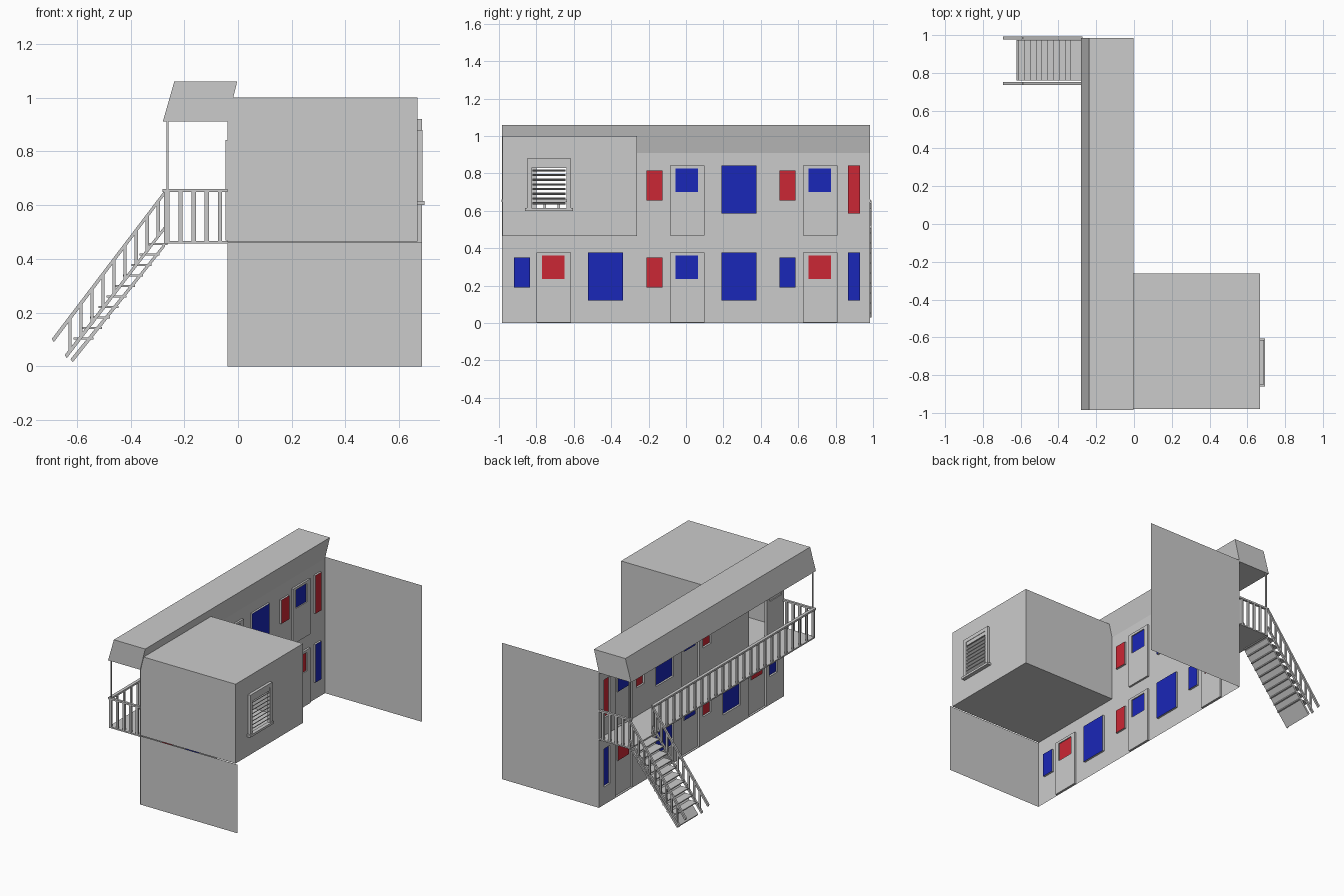
import bpy, bmesh

if "Cube" in bpy.data.objects:
    bpy.data.objects.remove(bpy.data.objects["Cube"])


def mat(name, col):
    m = bpy.data.materials.new(name)
    m.diffuse_color = (*col, 1)
    m.use_nodes = True
    m.node_tree.nodes["Principled BSDF"].inputs["Base Color"].default_value = m.diffuse_color
    return m


RED, BLUE = mat("red_blind", (0.6, 0.02, 0.035)), mat("blue_blind", (0.01, 0.02, 0.48))


def make(name, polys, material=None):
    """Object from a list of polygons (each a list of xyz points)."""
    bm = bmesh.new()
    for p in polys:
        bm.faces.new([bm.verts.new(c) for c in p])
    bmesh.ops.remove_doubles(bm, verts=bm.verts, dist=1e-5)
    bmesh.ops.recalc_face_normals(bm, faces=bm.faces)
    me = bpy.data.meshes.new(name)
    bm.to_mesh(me)
    bm.free()
    ob = bpy.data.objects.new(name, me)
    bpy.context.collection.objects.link(ob)
    if material:
        me.materials.append(material)
    return ob


def prism_polys(pts, y0, y1):
    """Closed extrusion of an xz profile along y."""
    a = [(x, y0, z) for x, z in pts]
    b = [(x, y1, z) for x, z in pts]
    n = len(pts)
    return [a, b[::-1]] + [[a[i], b[i], b[(i + 1) % n], a[(i + 1) % n]] for i in range(n)]


def box_polys(x0, x1, y0, y1, z0, z1):
    return prism_polys([(x0, z0), (x1, z0), (x1, z1), (x0, z1)], y0, y1)


def rect(x, r):
    y0, y1, z0, z1 = r
    return [(x, y0, z0), (x, y1, z0), (x, y1, z1), (x, y0, z1)]


def sheet(x, r, holes):
    """Flat yz sheet with rectangular holes."""
    ys = sorted({r[0], r[1], *[v for h in holes for v in h[:2]]})
    zs = sorted({r[2], r[3], *[v for h in holes for v in h[2:]]})
    out = []
    for a, b in zip(ys, ys[1:]):
        for c, d in zip(zs, zs[1:]):
            y, z = (a + b) / 2, (c + d) / 2
            if not any(h[0] < y < h[1] and h[2] < z < h[3] for h in holes):
                out.append(rect(x, (a, b, c, d)))
    return out


def reveal(xa, xb, r):
    """Four side faces joining a hole at xa to a pane at xb."""
    a, b = rect(xa, r), rect(xb, r)
    return [[a[i], a[(i + 1) % 4], b[(i + 1) % 4], b[i]] for i in range(4)]


# Facade layout: kind, y start, lower colour, upper colour (None = no pane)
X, D = -0.04, 0.013
BAYS = [("small", -0.92, BLUE, None), ("door", -0.80, RED, None), ("big", -0.525, BLUE, None),
        ("small", -0.21, RED, RED), ("door", -0.085, BLUE, BLUE), ("big", 0.19, BLUE, BLUE),
        ("small", 0.50, BLUE, RED), ("door", 0.625, RED, BLUE), ("slim", 0.865, BLUE, RED)]
SIZE = {"small": (0.085, 0.19, 0.35), "big": (0.187, 0.12, 0.377),
        "slim": (0.065, 0.12, 0.377), "door": (0.185, 0.004, 0.377)}
holes, trim = [], []
for kind, y, low, up in BAYS:
    w, z0, z1 = SIZE[kind]
    for dz, col in ((0, low), (0.465, up)):
        r = (y, y + w, z0 + dz, z1 + dz)
        if col is None and kind != "door":
            continue
        holes.append(r)
        trim += reveal(X, X + D, r)
        if col is None:
            continue
        if kind == "door":
            pane = (y + 0.03, y + 0.15, 0.235 + dz, 0.36 + dz)
            trim += sheet(X + D, r, [pane])
            trim += reveal(X + D, X + 0.5 * D, pane)
            make("door_blind", [rect(X + 0.5 * D, pane)], col)
        else:
            make("window_blind", [rect(X + D, r)], col)
make("facade_wall", sheet(X, (-0.985, 0.985, 0, 0.92), holes))
make("door_and_window_recesses", trim)

# End walls
for name, y, top in (("front_end_wall", -0.983, 0.463), ("back_end_wall", 0.985, 0.92)):
    make(name, [[(X, y, 0), (0.685, y, 0), (0.685, y, top), (X, y, top)]])

# Projecting upper room with a window hole
R = 0.668
win = (-0.825, -0.64, 0.615, 0.855)
room = sheet(R, (-0.98, -0.262, 0.465, 1.0), [win]) + reveal(R, R + 0.01, win)
for y in (-0.98, -0.262):
    room.append([(X, y, 0.465), (R, y, 0.465), (R, y, 1), (-0.02, y, 1), (X, y, 0.92)])
for z, x in ((0.465, X), (1.0, -0.02)):
    room.append([(x, -0.98, z), (R, -0.98, z), (R, -0.262, z), (x, -0.262, z)])
make("upper_room", room)

# Room window: frame, sill, slats
y0, y1, z0, z1 = win
frame = box_polys(R, 0.687, y0 - 0.025, y0, z0, z1 + 0.025)
frame += box_polys(R, 0.687, y1, y1 + 0.025, z0, z1 + 0.025)
frame += box_polys(R, 0.687, y0, y1, z1, z1 + 0.025)
frame += box_polys(R, 0.694, y0 - 0.035, y1 + 0.035, z0 - 0.015, z0)
make("room_window_frame", frame)
slats = box_polys(0.672, 0.684, y0, y1, z1 - 0.025, z1)
for i in range(8):
    z = z0 + 0.02 + i * 0.025
    slats += prism_polys([(0.670, z), (0.686, z + 0.009), (0.686, z + 0.012), (0.670, z + 0.003)],
                         y0 + 0.005, y1 - 0.005)
make("room_window_slats", slats)

# Open door swung back against the facade
leaf = (-0.98, -0.80, 0.469, 0.842)
hole = (-0.95, -0.83, 0.70, 0.825)
make("open_door", sheet(-0.046, leaf, [hole]) + reveal(-0.046, X, leaf) + reveal(-0.046, X, hole))

# Sloped awning roof
make("awning_roof", prism_polys([(-0.28, 0.91), (X, 0.91), (-0.003, 1.06), (-0.237, 1.06)], -0.985, 0.985))

# Walkway and railings
make("walkway_floor", box_polys(-0.275, X, -0.985, 0.985, 0.457, 0.466))
STAIR = 0.745
rail = box_polys(-0.281, -0.26, -0.985, STAIR, 0.648, 0.66)
n = 23
for i in range(n + 1):
    y = -0.978 + (STAIR + 0.97) * i / n
    rail += box_polys(-0.275, -0.263, y - 0.007, y + 0.007, 0.466, 0.65)
make("long_railing", rail)
for name, y in (("front_end_railing", -0.978), ("back_end_railing", 0.978)):
    rail = box_polys(-0.281, X, y - 0.008, y + 0.008, 0.648, 0.66)
    for i in range(5):
        x = -0.263 + 0.049 * i
        rail += box_polys(x - 0.008, x + 0.008, y - 0.006, y + 0.006, 0.466, 0.65)
    make(name, rail)
    make("roof_post", box_polys(-0.266, -0.259, y - 0.004, y + 0.004, 0.65, 0.915))


# Staircase
def slope(xa, za, xb, zb, t):
    return [(xa, za), (xb, zb), (xb, zb + t), (xa - 0.008, za + 0.012)]


make("stair_ramp", prism_polys(slope(-0.615, 0.015, -0.272, 0.445, 0.016), 0.76, 0.975))
treads = []
for i in range(10):
    z = 0.10 + 0.039 * i
    x = -0.612 + 0.0307 * i
    treads += box_polys(x, min(x + 0.075, -0.262), 0.76, 0.975, z, z + 0.007)
make("stair_treads", treads)
side = []
for ya in (0.737, 0.978):
    yb = ya + 0.014
    side += prism_polys(slope(-0.685, 0.09, -0.272, 0.638, 0.018), ya, yb)
    side += prism_polys(slope(-0.637, 0.03, -0.272, 0.508, 0.016), ya, yb)
    for i in range(9):
        x = -0.625 + 0.041 * i
        low = 0.035 + (x + 0.637) * 1.31
        side += box_polys(x - 0.006, x + 0.006, ya + 0.002, yb - 0.002, low, low + 0.135)
make("stair_railings", side)
